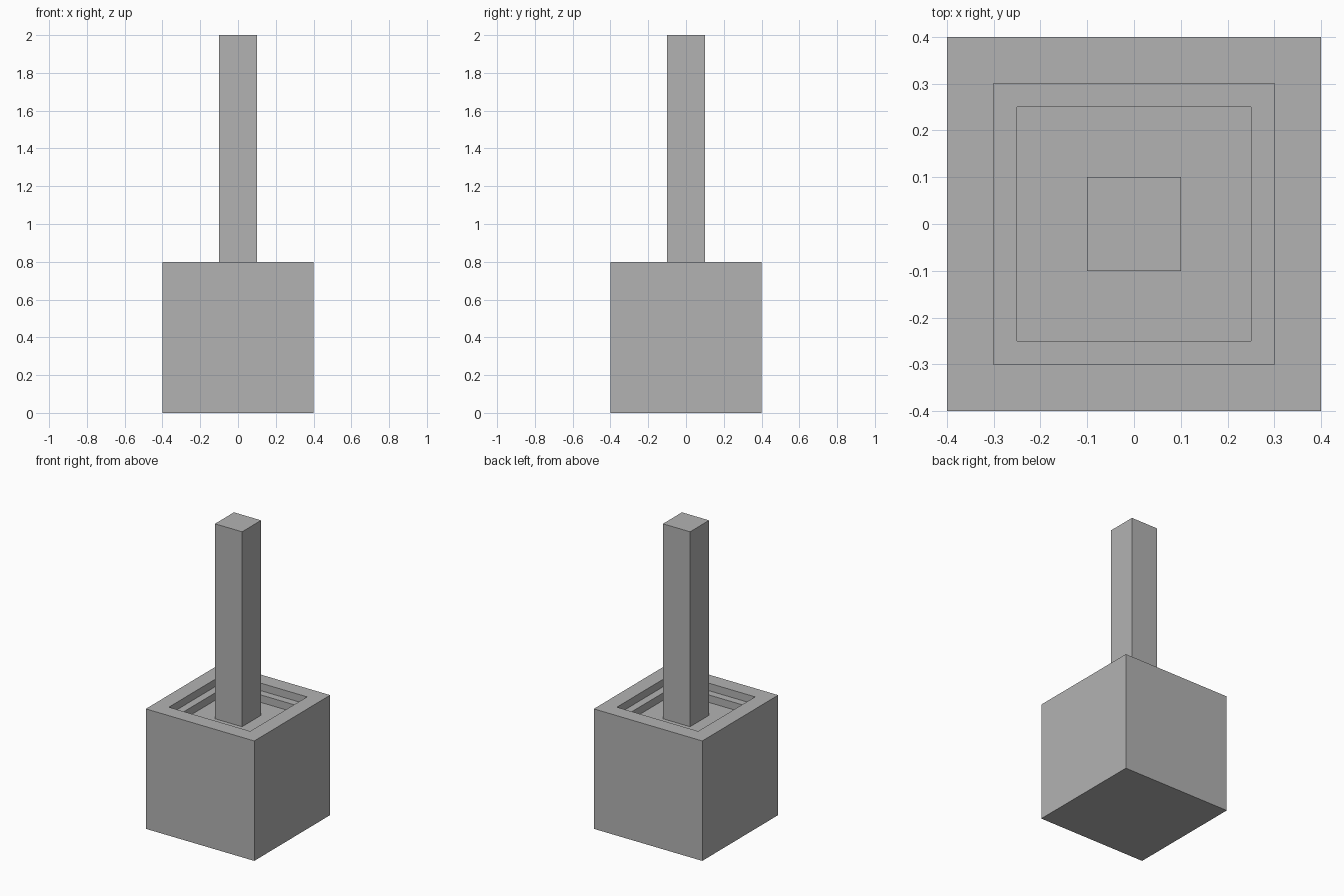
import bpy
import bmesh

# Remove the default cube
cube = bpy.data.objects.get("Cube")
if cube:
    bpy.data.objects.remove(cube, do_unlink=True)

# Single grey material
grey = bpy.data.materials.new("plain_grey")
grey.use_nodes = True
colour = (0.45, 0.45, 0.45, 1)
grey.diffuse_color = colour
grey.node_tree.nodes["Principled BSDF"].inputs["Base Color"].default_value = colour


def square_stack(name, rings):
    """Join square rings, given as (half width, height), and cap both ends."""
    bm = bmesh.new()
    loops = [[bm.verts.new((x * h, y * h, z))
              for x, y in ((-1, -1), (1, -1), (1, 1), (-1, 1))]
             for h, z in rings]
    for low, high in zip(loops, loops[1:]):
        for i in range(4):
            j = (i + 1) % 4
            bm.faces.new((low[i], low[j], high[j], high[i]))
    bm.faces.new(loops[0][::-1])
    bm.faces.new(loops[-1])
    bmesh.ops.recalc_face_normals(bm, faces=bm.faces)
    mesh = bpy.data.meshes.new(name)
    bm.to_mesh(mesh)
    bm.free()
    mesh.materials.append(grey)
    obj = bpy.data.objects.new(name, mesh)
    bpy.context.collection.objects.link(obj)
    return obj


# Block with a two-step square recess in its top
square_stack("base_block", [(0.4, 0), (0.4, 0.8), (0.3, 0.8),
                            (0.3, 0.75), (0.25, 0.75), (0.25, 0.7)])

# Square post standing on the recess floor
square_stack("post", [(0.1, 0.7), (0.1, 2)])
